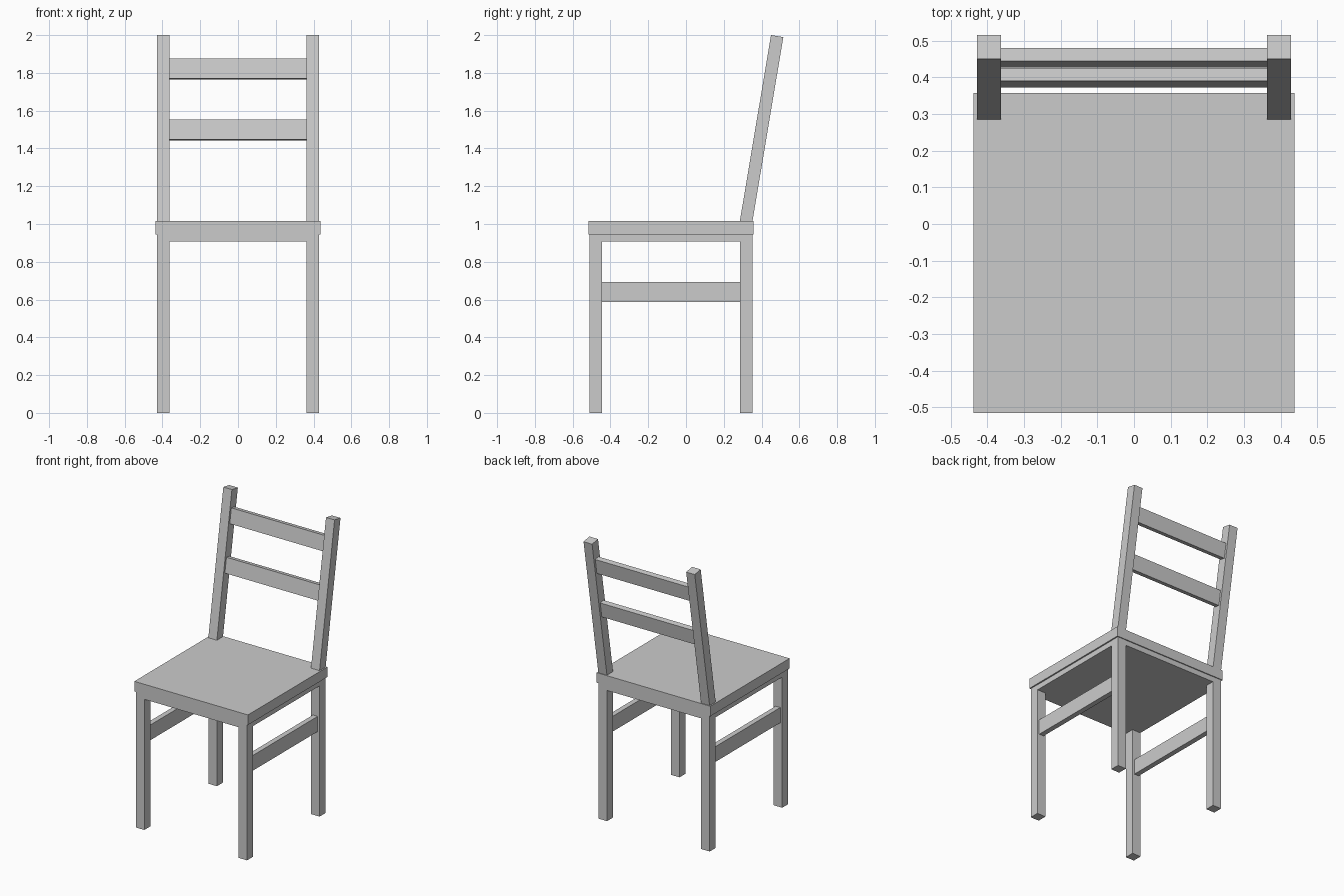
import bpy
import math
from mathutils import Matrix, Vector

default = bpy.data.objects.get("Cube")
if default:
    bpy.data.objects.remove(default, do_unlink=True)

# Single flat grey
grey = bpy.data.materials.new("light_grey")
grey.use_nodes = True
grey.diffuse_color = (0.6, 0.6, 0.6, 1)
grey.node_tree.nodes["Principled BSDF"].inputs["Base Color"].default_value = (0.6, 0.6, 0.6, 1)


def box(name, low, high, matrix=Matrix()):
    """Flat-shaded box between two corners, placed by a matrix."""
    low, high = Vector(low), Vector(high)
    bpy.ops.mesh.primitive_cube_add(size=1)
    obj = bpy.context.object
    obj.name = name
    place = Matrix.Translation((low + high) / 2) @ Matrix.Diagonal((*(high - low), 1))
    obj.data.transform(matrix @ place)
    obj.data.materials.append(grey)
    return obj


SEAT_TOP, SEAT_BOTTOM = 1.015, 0.945
IN, OUT = 0.362, 0.428              # inner and outer x of legs and posts
FRONT, BACK = -0.512, 0.351         # outer y of the leg frame
LEG = OUT - IN
SLAT = 0.036
INSET = (LEG - SLAT) / 2

# Seat and the solid apron under it
box("seat", (-0.437, -0.515, SEAT_BOTTOM), (0.437, 0.357, SEAT_TOP))
box("apron", (-OUT + 0.001, FRONT + 0.001, 0.908), (OUT - 0.001, BACK - 0.001, SEAT_BOTTOM))

# Backrest frame: origin at the front foot of the posts, leaning back
lean = math.atan2(0.165, 0.985)
tilt = Matrix.Translation((0, BACK - LEG, SEAT_TOP)) @ Matrix.Rotation(-lean, 4, "X")
post_length = 0.985 / math.cos(lean)

# Legs, side rails and back posts on both sides
for side, s in (("left", 1), ("right", -1)):
    def span(a, b):
        return sorted((s * a, s * b))
    x0, x1 = span(IN, OUT)
    box(f"front_leg_{side}", (x0, FRONT, 0), (x1, FRONT + LEG, SEAT_BOTTOM))
    box(f"back_leg_{side}", (x0, BACK - LEG, 0), (x1, BACK, SEAT_BOTTOM))
    box(f"back_post_{side}", (x0, 0, -0.03), (x1, LEG, post_length), tilt)
    r0, r1 = span(IN + INSET, OUT - INSET)
    box(f"side_rail_{side}", (r0, FRONT + LEG, 0.587), (r1, BACK - LEG, 0.693))

# Backrest slats, centred in the posts
for name, top in (("upper_slat", 1.875), ("lower_slat", 1.552)):
    z = (top - SEAT_TOP) / math.cos(lean) + INSET * math.tan(lean)
    box(name, (-IN, INSET, z - 0.105), (IN, INSET + SLAT, z), tilt)
